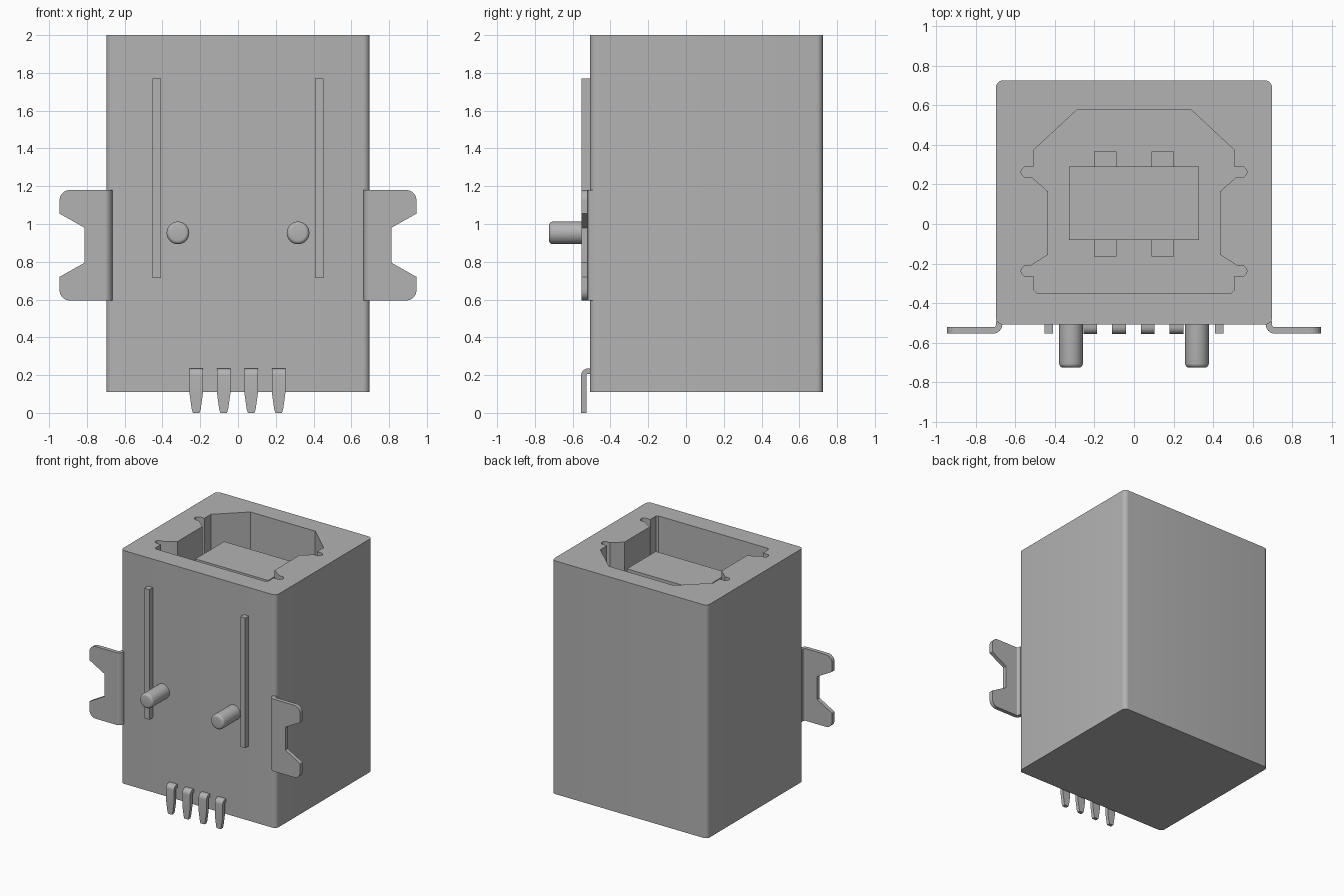
import bpy, bmesh
from math import cos, sin, pi, radians
from mathutils import Vector

cube = bpy.data.objects.get("Cube")
if cube:
    bpy.data.objects.remove(cube, do_unlink=True)

grey = bpy.data.materials.new("plain grey")
grey.use_nodes = True
COLOUR = (0.45, 0.45, 0.45, 1)
grey.diffuse_color = COLOUR
grey.node_tree.nodes["Principled BSDF"].inputs["Base Color"].default_value = COLOUR

# Each plane maps profile (a, b) and extrusion depth d to x, y, z
PLANES = {
    "xy": lambda a, b, d: (a, b, d),
    "xz": lambda a, b, d: (a, d, b),
    "yz": lambda a, b, d: (d, a, b),
}


def prism(name, profile, plane, start, end, side=1):
    """Extrude a closed profile; side -1 mirrors it in x."""
    bm = bmesh.new()
    place = PLANES[plane]
    rings = []
    for d in (start, end):
        ring = []
        for a, b in profile:
            p = Vector(place(a, b, d))
            p.x *= side
            ring.append(bm.verts.new(p))
        rings.append(ring)
        bm.faces.new(ring)
    n = len(profile)
    for i in range(n):
        j = (i + 1) % n
        bm.faces.new((rings[0][i], rings[0][j], rings[1][j], rings[1][i]))
    bmesh.ops.recalc_face_normals(bm, faces=bm.faces)
    mesh = bpy.data.meshes.new(name)
    bm.to_mesh(mesh)
    bm.free()
    mesh.materials.append(grey)
    obj = bpy.data.objects.new(name, mesh)
    bpy.context.collection.objects.link(obj)
    return obj


def arc(cx, cy, r, a0, a1, steps=6):
    return [(cx + r * cos(radians(a0 + (a1 - a0) * i / steps)),
             cy + r * sin(radians(a0 + (a1 - a0) * i / steps))) for i in range(steps + 1)]


def rect(x0, x1, y0, y1):
    return [(x0, y0), (x1, y0), (x1, y1), (x0, y1)]


def smooth(obj):
    bpy.ops.object.select_all(action='DESELECT')
    obj.select_set(True)
    bpy.context.view_layer.objects.active = obj
    bpy.ops.object.shade_smooth_by_angle(angle=radians(35))


# Housing with rounded upright edges
FRONT, BACK, HALF, R = -0.508, 0.725, 0.697, 0.035
outline = (arc(HALF - R, BACK - R, R, 90, 0) + arc(HALF - R, FRONT + R, R, 0, -90)
           + arc(R - HALF, FRONT + R, R, -90, -180) + arc(R - HALF, BACK - R, R, 180, 90))
housing = prism("housing", outline, "xy", 0.11, 2.0)

# Socket opening with chamfered corners and four spring slots
FLOOR = 0.96
half = ([(0.29, 0.575), (0.505, 0.375), (0.505, 0.29)]
        + arc(0.543, 0.2625, 0.0275, 90, -90)
        + [(0.515, 0.235), (0.435, 0.165), (0.435, -0.155), (0.52, -0.21)]
        + arc(0.543, -0.2375, 0.0275, 90, -90)
        + [(0.505, -0.265), (0.505, -0.335), (0.49, -0.35)])
cutter = prism("socket_cutter", half + [(-x, y) for x, y in reversed(half)], "xy", FLOOR, 2.1)
cutter.hide_render = True
cut = housing.modifiers.new("socket", 'BOOLEAN')
cut.operation = 'DIFFERENCE'
cut.solver = 'EXACT'
cut.object = cutter
bpy.context.view_layer.objects.active = housing
bpy.ops.object.modifier_apply(modifier=cut.name)
bpy.data.objects.remove(cutter, do_unlink=True)
smooth(housing)

# Tongue and its contacts inside the socket
prism("tongue", rect(-0.327, 0.327, -0.08, 0.29), "xy", FLOOR - 0.01, 1.86)
for side, word in ((1, "left"), (-1, "right")):
    for y0, y1, place in ((0.28, 0.365, "back"), (-0.165, -0.07, "front")):
        prism(f"{word}_{place}_contact", rect(0.088, 0.202, y0, y1), "xy", FLOOR - 0.01, 1.72, side)

for side, word in ((1, "left"), (-1, "right")):
    # Standoff rib
    prism(f"{word}_rib", rect(0.408, 0.452, 0.715, 1.77), "xz", -0.553, FRONT + 0.01, side)

    # Mounting tab: forked plate and the bend that joins the housing
    fork = ([(0.70, 0.595)] + arc(0.89, 0.65, 0.055, -90, 0) + [(0.945, 0.72), (0.812, 0.795),
            (0.812, 0.98), (0.945, 1.055)] + arc(0.89, 1.125, 0.055, 0, 90) + [(0.70, 1.18)])
    prism(f"{word}_mounting_tab", fork, "xz", -0.553, -0.521, side)
    bend = (arc(0.71, -0.508, 0.045, 180, 270) + [(0.71, -0.521)]
            + arc(0.71, -0.508, 0.013, 270, 180) + [(0.697, -0.49), (0.665, -0.49)])
    smooth(prism(f"{word}_tab_bend", bend, "xy", 0.595, 1.18, side))

    # Locating peg with a rounded tip
    peg = prism(f"{word}_locating_peg", arc(0.318, 0.953, 0.06, 0, 348.75, 31),
                "xz", -0.725, FRONT + 0.02, side)
    bm = bmesh.new()
    bm.from_mesh(peg.data)
    rim = [e for e in bm.edges if all(v.co.y < -0.7 for v in e.verts)]
    bmesh.ops.bevel(bm, geom=rim, offset=0.02, segments=4, profile=0.5, affect='EDGES')
    bm.to_mesh(peg.data)
    bm.free()
    smooth(peg)

# Four bent solder pins, tapering to narrow tips
pin_shape = ([(-0.555, 0), (-0.555, 0.02), (-0.555, 0.1)]
             + arc(-0.52, 0.2, 0.035, 180, 90)
             + [(FRONT + 0.02, 0.235), (FRONT + 0.02, 0.205)]
             + arc(-0.52, 0.2, 0.007, 90, 180)
             + [(-0.527, 0.1), (-0.527, 0.02), (-0.527, 0)])
for i in range(4):
    pin = prism(f"solder_pin_{i + 1}", pin_shape, "yz", -0.035, 0.035)
    for v in pin.data.vertices:
        if v.co.z < 0.01:
            v.co.x *= 0.5
        elif v.co.z < 0.05:
            v.co.x *= 0.68
        v.co.x += (i - 1.5) * 0.1455 - 0.003
    smooth(pin)
